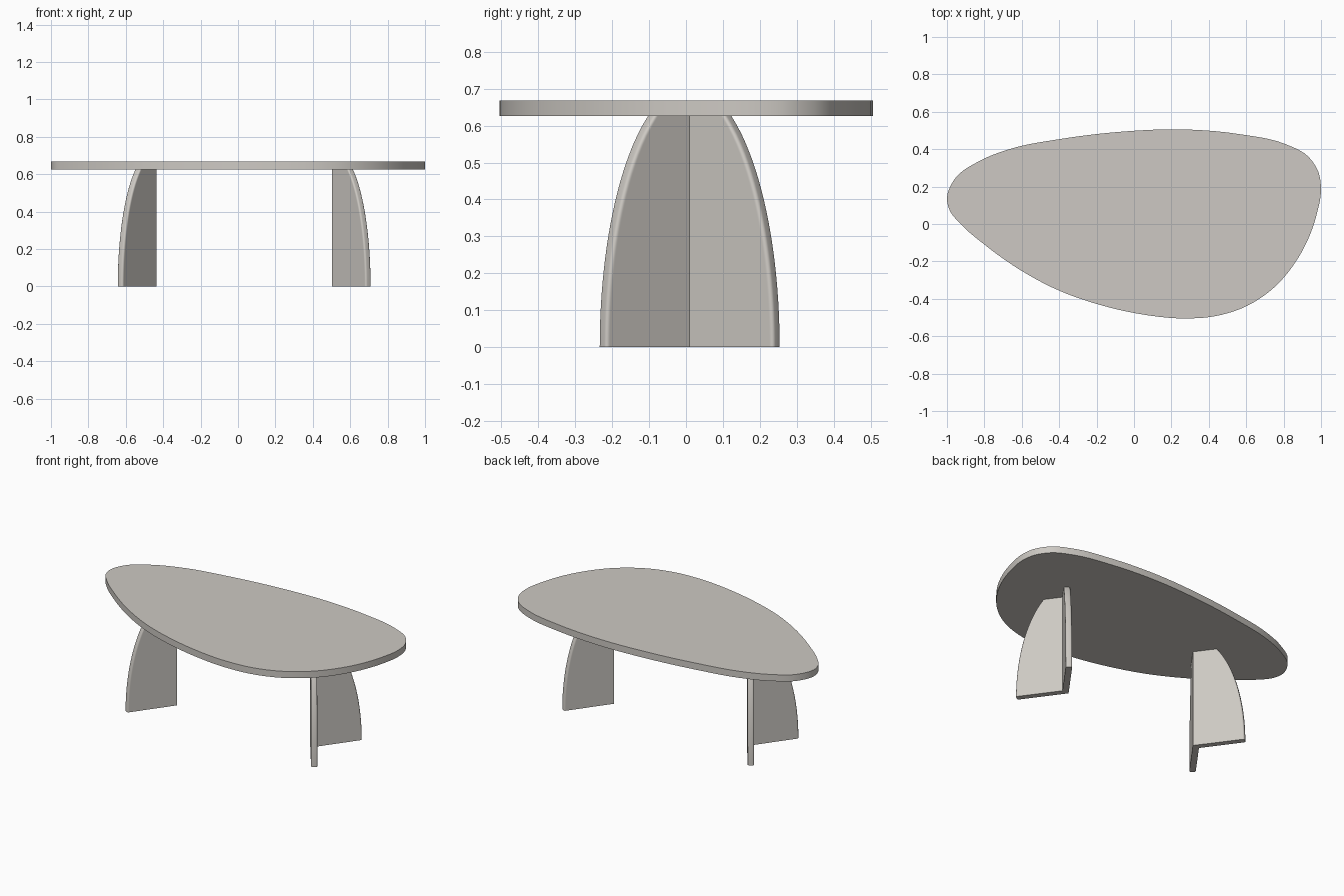
import bpy, bmesh, math
from mathutils import Vector

if "Cube" in bpy.data.objects:
    bpy.data.objects.remove(bpy.data.objects["Cube"])

stone = bpy.data.materials.new("warm grey")
stone.diffuse_color = (0.61, 0.584, 0.546, 1.0)
stone.use_nodes = True
stone.node_tree.nodes["Principled BSDF"].inputs["Base Color"].default_value = stone.diffuse_color

Z_UNDER, Z_TOP = 0.626, 0.668


def loft(name, rings):
    """Skin a stack of closed rings, cap both ends, smooth the curved parts."""
    bm = bmesh.new()
    rows = [[bm.verts.new(p) for p in ring] for ring in rings]
    n = len(rows[0])
    for a, b in zip(rows, rows[1:]):
        for i in range(n):
            j = (i + 1) % n
            bm.faces.new((a[i], a[j], b[j], b[i]))
    bm.faces.new(rows[0][::-1])
    bm.faces.new(rows[-1])
    bmesh.ops.recalc_face_normals(bm, faces=bm.faces)
    mesh = bpy.data.meshes.new(name)
    bm.to_mesh(mesh)
    bm.free()
    mesh.materials.append(stone)
    ob = bpy.data.objects.new(name, mesh)
    bpy.context.collection.objects.link(ob)
    bpy.ops.object.select_all(action='DESELECT')
    ob.select_set(True)
    bpy.context.view_layer.objects.active = ob
    bpy.ops.object.shade_smooth_by_angle(angle=math.radians(30))
    return ob


def closed_spline(points, steps):
    """Smooth closed curve through the points."""
    pts = [Vector(p) for p in points]
    out, n = [], len(pts)
    for i in range(n):
        p0, p1, p2, p3 = (pts[(i + k) % n] for k in (-1, 0, 1, 2))
        d0, d1, d2 = ((b - a).length for a, b in ((p0, p1), (p1, p2), (p2, p3)))
        m1 = ((p1 - p0) / d0 * d1 + (p2 - p1) / d1 * d0) / (d0 + d1) * d1
        m2 = ((p2 - p1) / d1 * d2 + (p3 - p2) / d2 * d1) / (d1 + d2) * d1
        for k in range(steps):
            t = k / steps
            out.append(p1 * (2*t**3 - 3*t**2 + 1) + m1 * (t**3 - 2*t**2 + t)
                       + p2 * (3*t**2 - 2*t**3) + m2 * (t**3 - t**2))
    return out


# Pebble-shaped table top
outline = [(-1, .135), (-.957, .243), (-.82, .34), (-.66, .402), (-.396, .454),
           (-.06, .494), (.246, .506), (.567, .48), (.81, .427), (.93, .362),
           (.985, .28), (1, .19), (.979, .06), (.93, -.083), (.866, -.2),
           (.754, -.335), (.604, -.438), (.433, -.493), (.273, -.505),
           (.03, -.481), (-.18, -.433), (-.396, -.358), (-.61, -.245),
           (-.797, -.112), (-.93, .003), (-.984, .07)]
edge = closed_spline(outline, 5)
loft("table_top", [[(p.x, p.y, z) for p in edge] for z in (Z_UNDER, Z_TOP)])


# V-shaped legs: two panels meeting at an inner corner, outer edges curving in
def leg(name, x0, side):
    theta, thick, r, y0 = math.radians(54), 0.037, 0.010, 0.010
    c, s = math.cos(theta), math.sin(theta)
    rings = []
    for k in range(25):
        z = Z_UNDER * k / 24
        flat = 0.306 * math.sqrt(1 - (z / 0.71) ** 2) - r
        uv = [(flat - 0.003, 0)]
        for centre, start in ((r, -90), (thick - r, 0)):
            for i in range(6):
                a = math.radians(start + 18 * i)
                uv.append((flat + r * math.cos(a), centre + r * math.sin(a)))
        uv.append((flat - 0.003, thick))
        panel = [(u * c + v * s, u * s - v * c) for u, v in uv]
        section = ([(0, 0)] + panel + [(thick / s, 0)]
                   + [(x, -y) for x, y in reversed(panel)])
        rings.append([(x0 + side * x, y0 + y, z) for x, y in section])
    return loft(name, rings)


leg("left_leg", -0.437, -1)
leg("right_leg", 0.503, 1)
